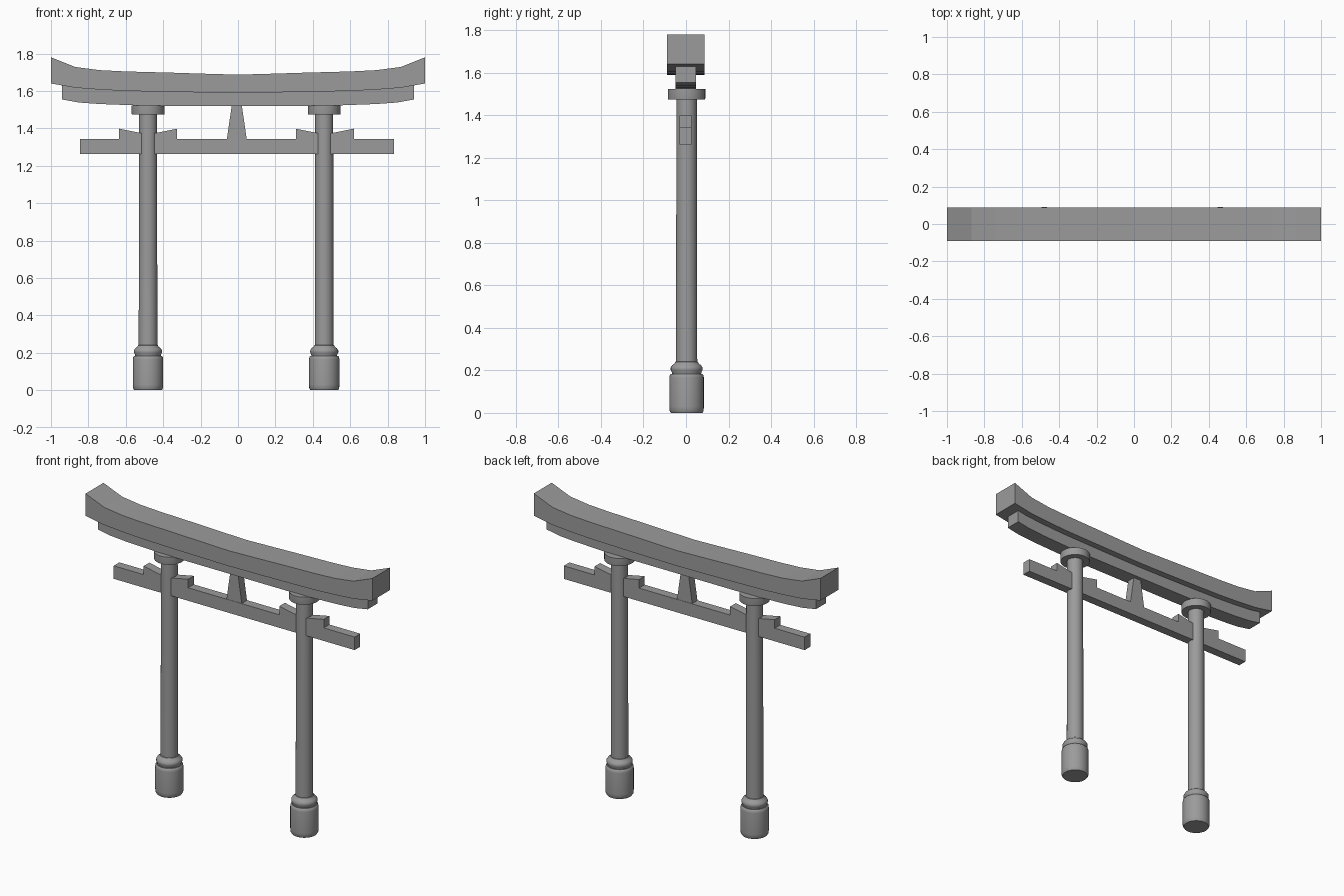
import bpy
import bmesh
import math

cube = bpy.data.objects.get("Cube")
if cube:
    bpy.data.objects.remove(cube, do_unlink=True)

grey = bpy.data.materials.new("stone grey")
grey.use_nodes = True
tone = (0.33, 0.33, 0.33, 1)
grey.diffuse_color = tone
grey.node_tree.nodes["Principled BSDF"].inputs["Base Color"].default_value = tone


def finish(bm, name):
    bmesh.ops.recalc_face_normals(bm, faces=bm.faces)
    mesh = bpy.data.meshes.new(name)
    bm.to_mesh(mesh)
    bm.free()
    mesh.materials.append(grey)
    obj = bpy.data.objects.new(name, mesh)
    bpy.context.collection.objects.link(obj)
    return obj


def smooth(obj, angle):
    bpy.ops.object.select_all(action='DESELECT')
    obj.select_set(True)
    bpy.context.view_layer.objects.active = obj
    bpy.ops.object.shade_smooth_by_angle(angle=math.radians(angle))


def slab(name, outline, y0, y1):
    """Extrude an (x, z) outline from y0 to y1."""
    bm = bmesh.new()
    face = bm.faces.new([bm.verts.new((x, y0, z)) for x, z in outline])
    moved = bmesh.ops.extrude_face_region(bm, geom=[face])["geom"]
    verts = [v for v in moved if isinstance(v, bmesh.types.BMVert)]
    bmesh.ops.translate(bm, verts=verts, vec=(0, y1 - y0, 0))
    return finish(bm, name)


def curved_beam(name, stations, y0, y1):
    """Stations run from the middle outward as (x, bottom z, top z)."""
    full = [(-x, b, t) for x, b, t in reversed(stations[1:])] + stations
    bm = bmesh.new()
    rings = [[bm.verts.new(p) for p in
              ((x, y0, b), (x, y1, b), (x, y1, t), (x, y0, t))]
             for x, b, t in full]
    for a, b in zip(rings, rings[1:]):
        for i in range(4):
            j = (i + 1) % 4
            bm.faces.new((a[i], a[j], b[j], b[i]))
    bm.faces.new(rings[0])
    bm.faces.new(rings[-1])
    return finish(bm, name)


def turned(name, x, y, profile, sides=32):
    """Closed solid of revolution from (radius, z) points."""
    bm = bmesh.new()
    rings = [[bm.verts.new((x + r * math.cos(math.tau * i / sides),
                            y + r * math.sin(math.tau * i / sides), z))
              for i in range(sides)] for r, z in profile]
    for a, b in zip(rings, rings[1:]):
        for i in range(sides):
            j = (i + 1) % sides
            bm.faces.new((a[i], a[j], b[j], b[i]))
    bm.faces.new(rings[0])
    bm.faces.new(rings[-1])
    smooth(finish(bm, name), 40)


# Upswept top lintel and the narrower lintel beneath it
curved_beam("top_lintel", [
    (0, 1.59, 1.687), (0.18, 1.592, 1.692), (0.37, 1.595, 1.698),
    (0.6, 1.6, 1.704), (0.74, 1.607, 1.711), (0.87, 1.617, 1.728),
    (1, 1.64, 1.78)], -0.09, 0.088)
curved_beam("lower_lintel", [
    (0, 1.52, 1.6), (0.37, 1.52, 1.605), (0.55, 1.523, 1.608),
    (0.74, 1.53, 1.615), (0.85, 1.538, 1.622), (0.94, 1.554, 1.637)],
    -0.05, 0.047)

# Tie beam and the tapered strut in its middle
slab("tie_beam", [(-0.845, 1.262), (0.835, 1.262),
                  (0.835, 1.344), (-0.845, 1.344)], -0.031, 0.025)
slab("centre_strut", [(-0.06, 1.34), (0.047, 1.34),
                      (0.02, 1.525), (-0.033, 1.525)], -0.029, 0.023)

for side, x in (("right", -0.481), ("left", 0.461)):
    y = 0.003
    # Column, drum base, rounded collar and cap disc
    turned(side + "_column", x, y, [(0.05, 0.2), (0.048, 1.49)])
    turned(side + "_base", x, y, [
        (0.074, 0), (0.08, 0.01), (0.081, 0.03),
        (0.081, 0.165), (0.079, 0.178), (0.073, 0.184)])
    turned(side + "_collar", x, y, [
        (0.068, 0.18), (0.07, 0.192), (0.075, 0.202), (0.075, 0.213),
        (0.068, 0.224), (0.057, 0.232), (0.053, 0.24), (0.048, 0.242)])
    turned(side + "_cap", x, y, [
        (0.087, 1.475), (0.088, 1.48), (0.088, 1.523)])
    # Sloping wedges either side of the column
    for end, s in (("inner", -1 if x > 0 else 1), ("outer", 1 if x > 0 else -1)):
        cx = x + 0.004 * (x > 0)
        slab(f"{side}_{end}_wedge", [
            (cx + s * 0.03, 1.335), (cx + s * 0.155, 1.335),
            (cx + s * 0.155, 1.398), (cx + s * 0.03, 1.373)], -0.031, 0.025)
